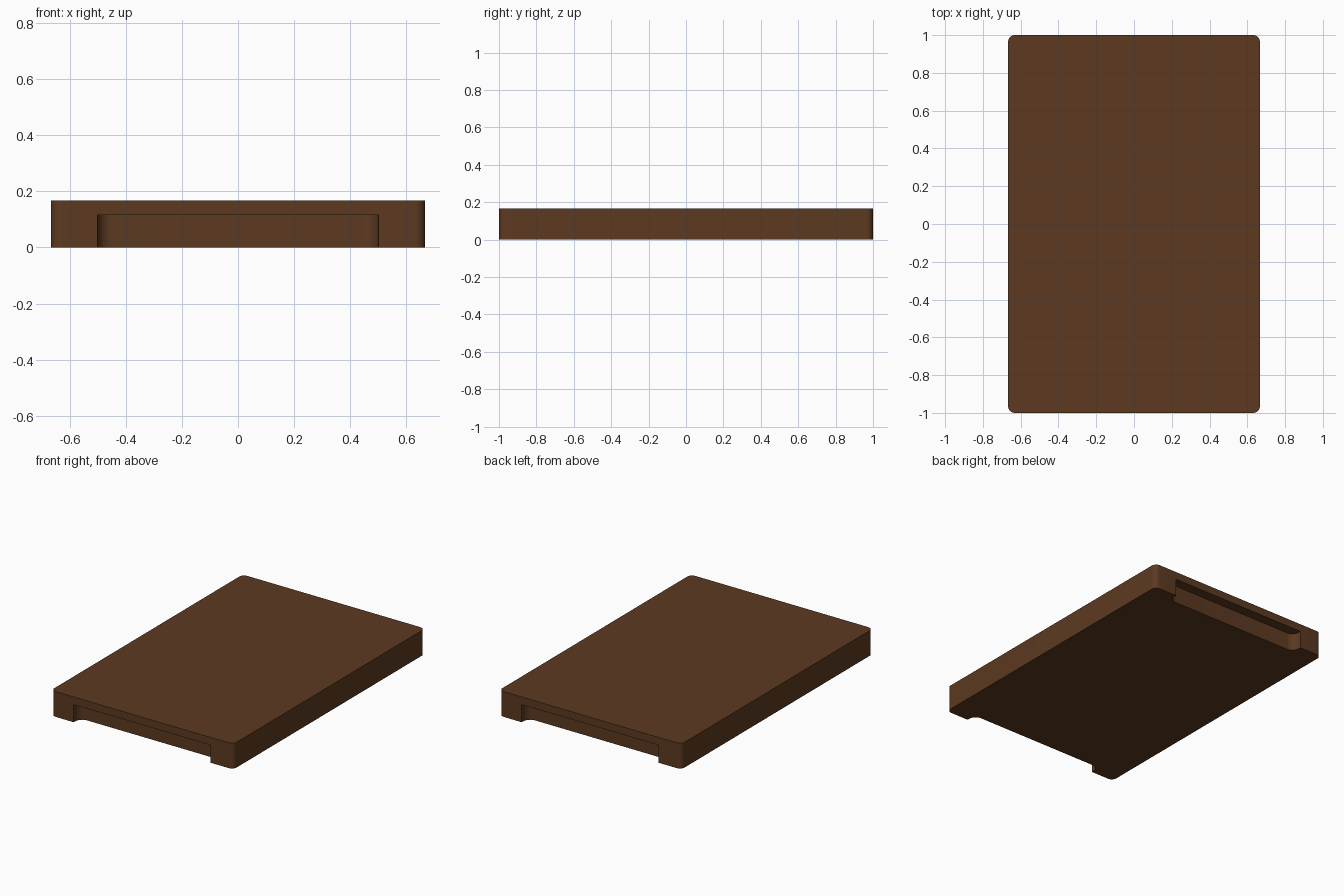
import bpy, bmesh, math

if "Cube" in bpy.data.objects:
    bpy.data.objects.remove(bpy.data.objects["Cube"])

LENGTH, WIDTH, HEIGHT = 2.0, 1.333, 0.167
wood = bpy.data.materials.new("dark brown wood")
wood.diffuse_color = (0.107, 0.042, 0.0152, 1)
wood.use_nodes = True
wood.node_tree.nodes["Principled BSDF"].inputs["Base Color"].default_value = wood.diffuse_color


def rounded_prism(name, x0, x1, y0, y1, z0, z1, r, steps=8):
    """Upright block with rounded vertical corners."""
    bm = bmesh.new()
    corners = [(x1 - r, y1 - r), (x0 + r, y1 - r), (x0 + r, y0 + r), (x1 - r, y0 + r)]
    verts = []
    for i, (cx, cy) in enumerate(corners):
        for k in range(steps + 1):
            a = math.pi / 2 * (i + k / steps)
            verts.append(bm.verts.new((cx + r * math.cos(a), cy + r * math.sin(a), z0)))
    face = bm.faces.new(verts)
    ext = bmesh.ops.extrude_face_region(bm, geom=[face])
    top = [g for g in ext["geom"] if isinstance(g, bmesh.types.BMVert)]
    bmesh.ops.translate(bm, verts=top, vec=(0, 0, z1 - z0))
    bmesh.ops.recalc_face_normals(bm, faces=bm.faces)
    me = bpy.data.meshes.new(name)
    bm.to_mesh(me)
    bm.free()
    me.materials.append(wood)
    ob = bpy.data.objects.new(name, me)
    bpy.context.collection.objects.link(ob)
    return ob


# Board slab
board = rounded_prism("board", -WIDTH / 2, WIDTH / 2, -LENGTH / 2, LENGTH / 2, 0, HEIGHT, 0.035)
bpy.context.view_layer.objects.active = board
board.select_set(True)

# Finger grip recesses cut under both ends
for side in (-1, 1):
    ya, yb = sorted((side * 0.933, side * 1.2))
    cutter = rounded_prism("grip_cutter", -0.5, 0.5, ya, yb, -0.1, 0.116, 0.05)
    cutter.hide_render = True
    mod = board.modifiers.new("grip", 'BOOLEAN')
    mod.operation = 'DIFFERENCE'
    mod.solver = 'EXACT'
    mod.object = cutter
    bpy.ops.object.modifier_apply(modifier=mod.name)
    bpy.data.objects.remove(cutter)

bpy.ops.object.shade_smooth_by_angle(angle=math.radians(30))
